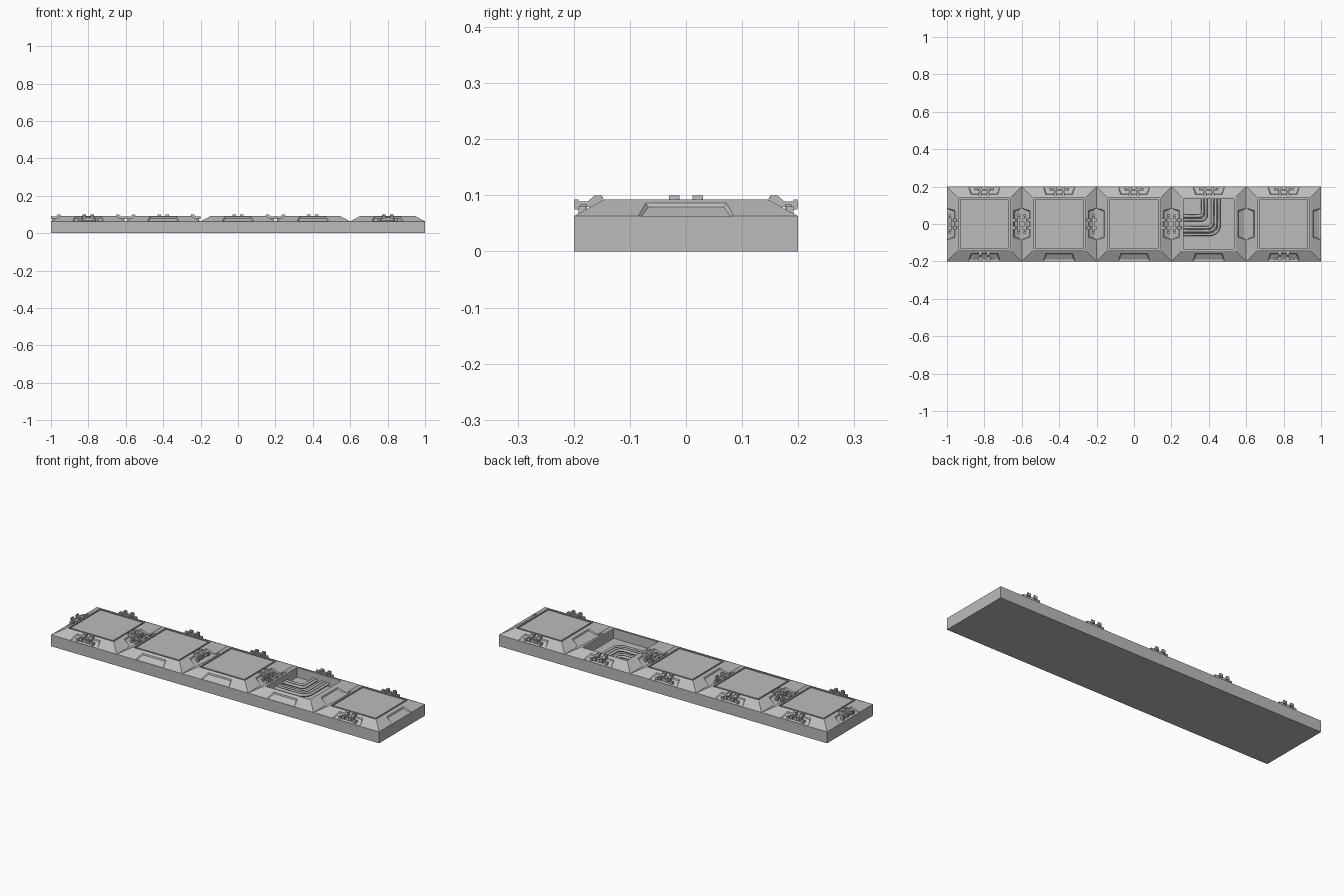
import bpy, bmesh, math
from mathutils import Matrix, Vector

if "Cube" in bpy.data.objects:
    bpy.data.objects.remove(bpy.data.objects["Cube"], do_unlink=True)

grey = bpy.data.materials.new("plain grey")
grey.use_nodes = True
grey.diffuse_color = (0.5, 0.5, 0.5, 1)
grey.node_tree.nodes["Principled BSDF"].inputs["Base Color"].default_value = (0.5, 0.5, 0.5, 1)

EDGE, RIM, TOP = 0.2, 0.063, 0.093
INNER = 0.145
SLOPE = (TOP - RIM) / (EDGE - INNER)
FRONT, RIGHT, BACK, LEFT = range(4)


def finish(bm, name):
    bmesh.ops.remove_doubles(bm, verts=bm.verts, dist=1e-5)
    bmesh.ops.recalc_face_normals(bm, faces=bm.faces)
    mesh = bpy.data.meshes.new(name)
    bm.to_mesh(mesh)
    bm.free()
    mesh.materials.append(grey)
    ob = bpy.data.objects.new(name, mesh)
    bpy.context.collection.objects.link(ob)
    return ob


def side_matrix(x, side):
    # local frame: first axis along the side, -y pointing outwards
    return Matrix.Translation((x, 0, 0)) @ Matrix.Rotation(side * math.pi / 2, 4, 'Z')


def add_face(bm, m, points):
    bm.faces.new([bm.verts.new(m @ Vector(p)) for p in points])


def on_slope(t, r, shift=0.0):
    return (t, -r, RIM + (EDGE - shift - r) * SLOPE)


def sloped_side(bm, m, outer):
    # bevelled side with a sunken trapezoid
    A, B = on_slope(-EDGE, EDGE), on_slope(EDGE, EDGE)
    C, D = on_slope(INNER, INNER), on_slope(-INNER, INNER)
    rim = [on_slope(-.085, EDGE), on_slope(.085, EDGE), on_slope(.072, .157), on_slope(-.072, .157)]
    sunk = [on_slope(s * t, r, .01) for s, t, r in
            ((-1, .079, .19), (1, .079, .19), (1, .067, .16), (-1, .067, .16))]
    add_face(bm, m, (A, rim[0], rim[3], D))
    add_face(bm, m, (D, rim[3], rim[2], C))
    add_face(bm, m, (rim[2], rim[1], B, C))
    add_face(bm, m, sunk)
    for i in range(4):
        j = (i + 1) % 4
        add_face(bm, m, (rim[i], rim[j], sunk[j], sunk[i]))
    if outer:
        add_face(bm, m, (A, (-EDGE, -EDGE, 0), (EDGE, -EDGE, 0), B, rim[1], rim[0]))


def square(h, z):
    return [(-h, -h, z), (h, -h, z), (h, h, z), (-h, h, z)]


def tile(index, x):
    bm = bmesh.new()
    m = Matrix.Translation((x, 0, 0))
    for side in range(4):
        outer = side in (FRONT, BACK) or (side == LEFT and index == 0) or (side == RIGHT and index == 4)
        sloped_side(bm, side_matrix(x, side), outer)
    # grooved panel, or an open pit on one tile
    if index == 3:
        rings = [(INNER, TOP), (.135, TOP), (.135, .04)]
    else:
        rings = [(INNER, TOP), (.138, TOP), (.138, .083), (.13, .083), (.13, TOP)]
    loops = [square(*r) for r in rings]
    for a, b in zip(loops, loops[1:]):
        for i in range(4):
            j = (i + 1) % 4
            add_face(bm, m, (a[i], a[j], b[j], b[i]))
    add_face(bm, m, loops[-1])
    add_face(bm, m, square(EDGE, 0))
    finish(bm, f"floor_tile_{index + 1}")


def box(bm, m, t, r0, r1, z0, z1, width):
    scale = Matrix.Diagonal((width, r1 - r0, z1 - z0, 1))
    place = Matrix.Translation((t, -(r0 + r1) / 2, (z0 + z1) / 2))
    bmesh.ops.create_cube(bm, size=1, matrix=m @ place @ scale)


def connector(x, side, name):
    # twin angular pipes with clips and end flanges
    bm = bmesh.new()
    m = side_matrix(x, side)
    profile = [(.146, .086), (.148, .097), (.166, .097), (.176, .089),
               (.2, .089), (.2, .079), (.172, .079), (.16, .07)]
    for s in (-1, 1):
        t = s * .021
        ends = [[(t + d, -r, z) for r, z in profile] for d in (-.007, .007)]
        for e in ends:
            add_face(bm, m, e)
        for i in range(len(profile)):
            j = (i + 1) % len(profile)
            add_face(bm, m, (ends[0][i], ends[0][j], ends[1][j], ends[1][i]))
        box(bm, m, t, .15, .165, .085, .1, .019)
        box(bm, m, t, .192, .199, .075, .093, .019)
        box(bm, m, s * .045, .178, .192, .066, .08, .014)
    box(bm, m, 0, .176, .188, .068, .084, .07)
    finish(bm, name)


def pit_pipe(x, px, py, radius, name):
    # rounded elbow from the back wall to the right-hand wall of the pit
    points = [(px, .135)]
    for k in range(7):
        a = -k * math.pi / 12
        points.append((px - radius + radius * math.cos(a), py + radius + radius * math.sin(a)))
    points.append((-.135, py))
    curve = bpy.data.curves.new(name, 'CURVE')
    curve.dimensions = '3D'
    curve.bevel_depth = .008
    curve.bevel_resolution = 1
    spline = curve.splines.new('POLY')
    spline.points.add(len(points) - 1)
    for p, (u, v) in zip(spline.points, points):
        p.co = (x + u, v, .055, 1)
    curve.materials.append(grey)
    bpy.context.collection.objects.link(bpy.data.objects.new(name, curve))


centres = [-.8 + .4 * i for i in range(5)]
for i, x in enumerate(centres):
    tile(i, x)
    connector(x, BACK, f"back_connector_{i + 1}")
for i in (0, 4):
    connector(centres[i], FRONT, f"front_connector_{i + 1}")
for i in (0, 1, 3):
    connector(centres[i], LEFT, f"right_hand_connector_{i + 1}")
for i in (0, 1, 2):
    connector(centres[i], RIGHT, f"left_hand_connector_{i + 1}")

for n, (px, py, radius) in enumerate([(.055, -.056, .05), (.037, -.038, .04), (.019, -.02, .03),
                                      (-.015, .022, .025), (-.033, .042, .018)]):
    pit_pipe(centres[3], px, py, radius, f"pit_pipe_{n + 1}")
